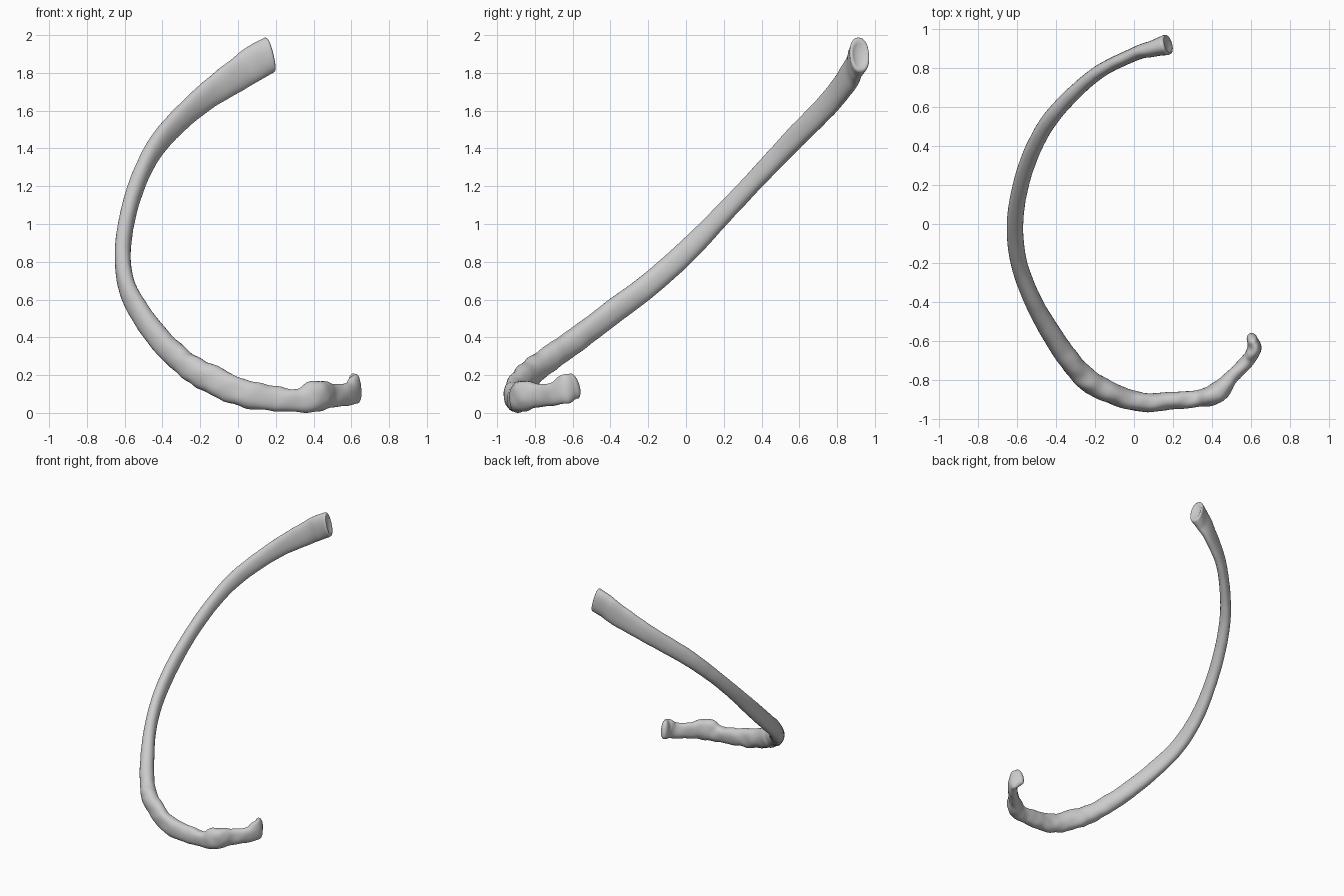
import bpy, bmesh, math
from mathutils import Vector, noise

if "Cube" in bpy.data.objects:
    bpy.data.objects.remove(bpy.data.objects["Cube"])

# Stations along the rib: x, y, z, radial thickness, height across the shaft
STATIONS = [
    (0.165, 0.918, 1.900, 0.105, 0.190),
    (0.100, 0.900, 1.865, 0.085, 0.190),
    (0.000, 0.870, 1.797, 0.070, 0.175),
    (-0.20, 0.765, 1.655, 0.070, 0.140),
    (-0.40, 0.575, 1.460, 0.080, 0.120),
    (-0.51, 0.400, 1.275, 0.082, 0.105),
    (-0.58, 0.200, 1.063, 0.082, 0.105),
    (-0.61, 0.000, 0.857, 0.084, 0.120),
    (-0.59, -0.20, 0.680, 0.085, 0.125),
    (-0.515, -0.40, 0.530, 0.090, 0.130),
    (-0.40, -0.60, 0.378, 0.105, 0.130),
    (-0.30, -0.735, 0.285, 0.110, 0.135),
    (-0.20, -0.825, 0.213, 0.115, 0.145),
    (0.00, -0.908, 0.120, 0.100, 0.150),
    (0.20, -0.907, 0.080, 0.088, 0.132),
    (0.32, -0.895, 0.072, 0.085, 0.124),
    (0.42, -0.870, 0.095, 0.105, 0.165),
    (0.50, -0.785, 0.097, 0.075, 0.122),
    (0.585, -0.70, 0.105, 0.070, 0.122),
    (0.617, -0.64, 0.130, 0.072, 0.165),
    (0.607, -0.595, 0.145, 0.056, 0.145),
]
SIDES, STEPS = 28, 9


def spline(p0, p1, p2, p3, t):
    """Catmull-Rom interpolation of whole stations."""
    return [0.5 * (2 * b + (c - a) * t + (2 * a - 5 * b + 4 * c - d) * t * t
                   + (3 * b - a - 3 * c + d) * t ** 3)
            for a, b, c, d in zip(p0, p1, p2, p3)]


samples = []
last = len(STATIONS) - 1
for i in range(last):
    quad = [STATIONS[min(max(k, 0), last)] for k in range(i - 1, i + 3)]
    samples += [spline(*quad, s / STEPS) for s in range(STEPS)]
samples.append(list(STATIONS[-1]))
centres = [Vector(s[:3]) for s in samples]

bm = bmesh.new()
rings = []


def add_ring(centre, tangent, w, h, rough):
    side = tangent.cross(Vector((0, 0, 1))).normalized()
    up = side.cross(tangent).normalized()
    ring = []
    for k in range(SIDES):
        a = 2 * math.pi * k / SIDES
        c, s = math.cos(a), math.sin(a)
        p = side * math.copysign(abs(c) ** 0.9, c) * w / 2
        p += up * math.copysign(abs(s) ** 0.9, s) * h / 2
        p *= 1 + rough * noise.noise((centre + p) * 14)
        ring.append(bm.verts.new(centre + p))
    rings.append(ring)


def tangent_at(i):
    a, b = max(i - 2, 0), min(i + 2, len(centres) - 1)
    return (centres[b] - centres[a]).normalized()


# Front end: shallow cupped face with a rounded rim
t0 = tangent_at(0)
t0 = Vector((t0.x, t0.y, t0.z * 0.5)).normalized()
_, _, _, w0, h0 = STATIONS[0]
for scale, push in ((0.35, 0.003), (0.65, -0.004), (0.85, -0.012), (0.96, -0.008)):
    add_ring(centres[0] + t0 * push, t0, w0 * scale, h0 * scale, 0)

# Shaft, rougher towards the back
for i, s in enumerate(samples):
    u = i / (len(samples) - 1)
    t = t0.lerp(tangent_at(i), min(1, i / 12)).normalized()
    rough = 0.03 + 0.13 * min(1, max(0, (u - 0.45) / 0.2))
    add_ring(centres[i], t, s[3], s[4], rough)

# Back end: rounded head
t1 = tangent_at(len(samples) - 1)
_, _, _, w1, h1 = STATIONS[-1]
for k in range(1, 6):
    a = k / 6 * math.pi / 2
    add_ring(centres[-1] + t1 * math.sin(a) * 0.032, t1,
             w1 * math.cos(a), h1 * math.cos(a), 0.05)

for r, q in zip(rings, rings[1:]):
    for k in range(SIDES):
        j = (k + 1) % SIDES
        bm.faces.new((r[k], r[j], q[j], q[k]))
bm.faces.new(rings[0])
bm.faces.new(rings[-1])
bmesh.ops.recalc_face_normals(bm, faces=bm.faces)

# Rest on the ground
low = min(v.co.z for v in bm.verts)
bmesh.ops.translate(bm, verts=bm.verts, vec=(0, 0, -low))

mesh = bpy.data.meshes.new("rib_bone")
bm.to_mesh(mesh)
bm.free()
rib = bpy.data.objects.new("rib_bone", mesh)
bpy.context.collection.objects.link(rib)
for p in mesh.polygons:
    p.use_smooth = True
